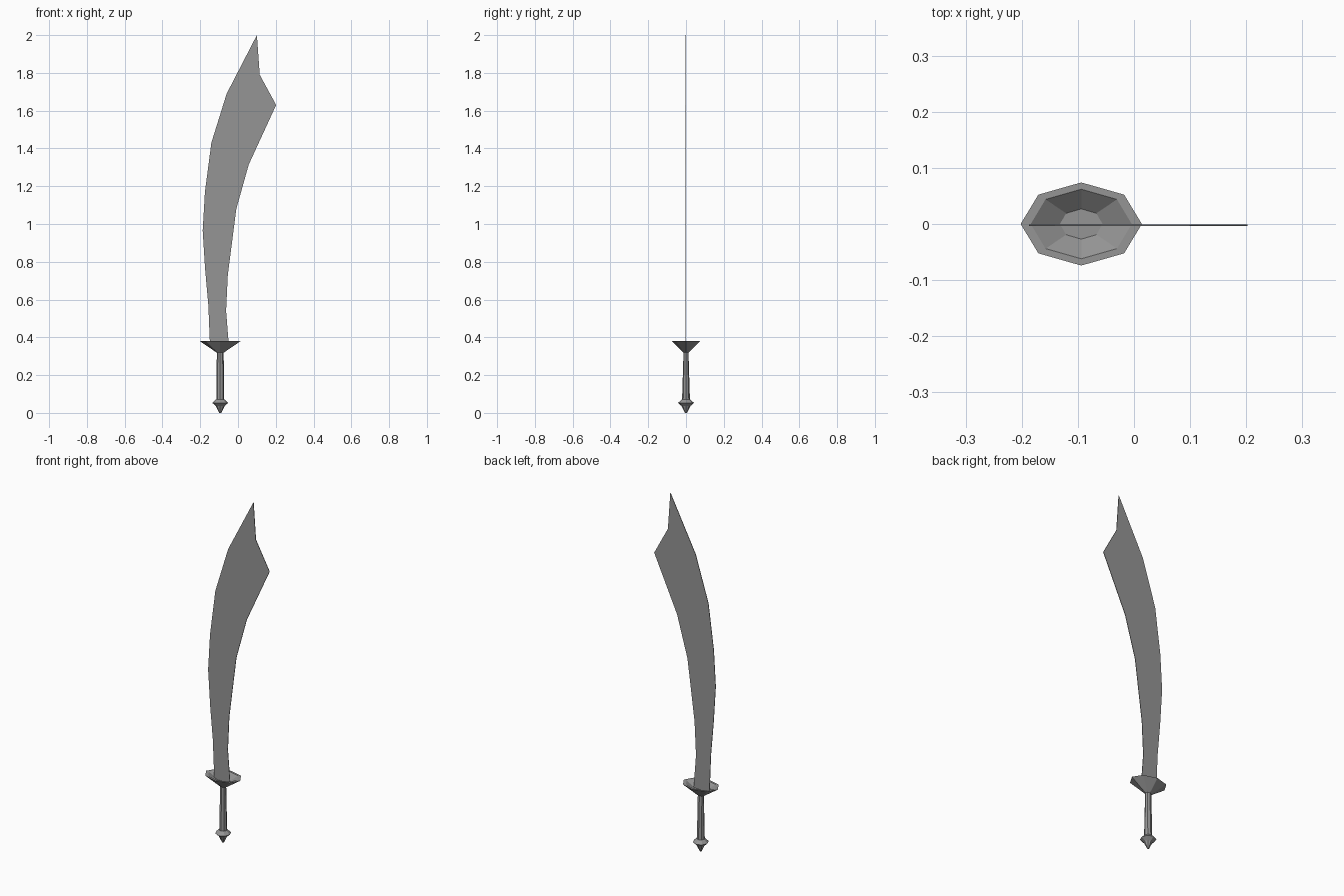
import bpy, bmesh, math

if "Cube" in bpy.data.objects:
    bpy.data.objects.remove(bpy.data.objects["Cube"])

CX = -0.094   # hilt axis
SIDES = 8

# Dark grey metal
metal = bpy.data.materials.new("dark_metal")
metal.diffuse_color = (0.3, 0.3, 0.3, 1.0)
metal.use_nodes = True
metal.node_tree.nodes["Principled BSDF"].inputs["Base Color"].default_value = metal.diffuse_color


def finish(name, bm):
    bmesh.ops.recalc_face_normals(bm, faces=bm.faces)
    mesh = bpy.data.meshes.new(name)
    bm.to_mesh(mesh)
    bm.free()
    mesh.materials.append(metal)
    obj = bpy.data.objects.new(name, mesh)
    bpy.context.collection.objects.link(obj)
    return obj


def loft(name, rings):
    """Stack octagonal rings (rx, ry, z), capped at both ends."""
    bm = bmesh.new()
    loops = []
    for rx, ry, z in rings:
        angles = [2 * math.pi * i / SIDES for i in range(SIDES)]
        loops.append([bm.verts.new((CX + rx * math.cos(a), ry * math.sin(a), z)) for a in angles])
    for low, high in zip(loops, loops[1:]):
        for i in range(SIDES):
            j = (i + 1) % SIDES
            bm.faces.new((low[i], low[j], high[j], high[i]))
    bm.faces.new(loops[0])
    bm.faces.new(loops[-1])
    return finish(name, bm)


# Curved blade: flat outline, up the back edge and down the cutting edge
outline = [(-0.148, 0.35), (-0.157, 0.57), (-0.174, 0.76), (-0.187, 0.965),
           (-0.175, 1.17), (-0.141, 1.43), (-0.06, 1.69), (0.10, 2.0),
           (0.115, 1.79), (0.202, 1.63), (0.057, 1.315), (-0.009, 1.08),
           (-0.054, 0.73), (-0.063, 0.54), (-0.048, 0.35)]
THICK = 0.003
BLADE_Y = -0.002
bm = bmesh.new()
face = bm.faces.new([bm.verts.new((x, BLADE_Y - THICK / 2, z)) for x, z in outline])
side = bmesh.ops.extrude_face_region(bm, geom=[face], use_keep_orig=True)
bmesh.ops.translate(bm, vec=(0, THICK, 0),
                    verts=[g for g in side["geom"] if isinstance(g, bmesh.types.BMVert)])
finish("blade", bm)

# Hollow flared guard: outer cone, flat rim, inner bowl
loft("guard", [(0.02, 0.014, 0.32), (0.108, 0.074, 0.38),
               (0.09, 0.062, 0.38), (0.038, 0.027, 0.35)])

# Tapered grip
loft("grip", [(0.021, 0.021, 0.065), (0.018, 0.013, 0.325)])

# Pointed pommel
loft("pommel", [(0.006, 0.006, 0.0), (0.023, 0.023, 0.036),
                (0.042, 0.042, 0.053), (0.022, 0.022, 0.072)])
